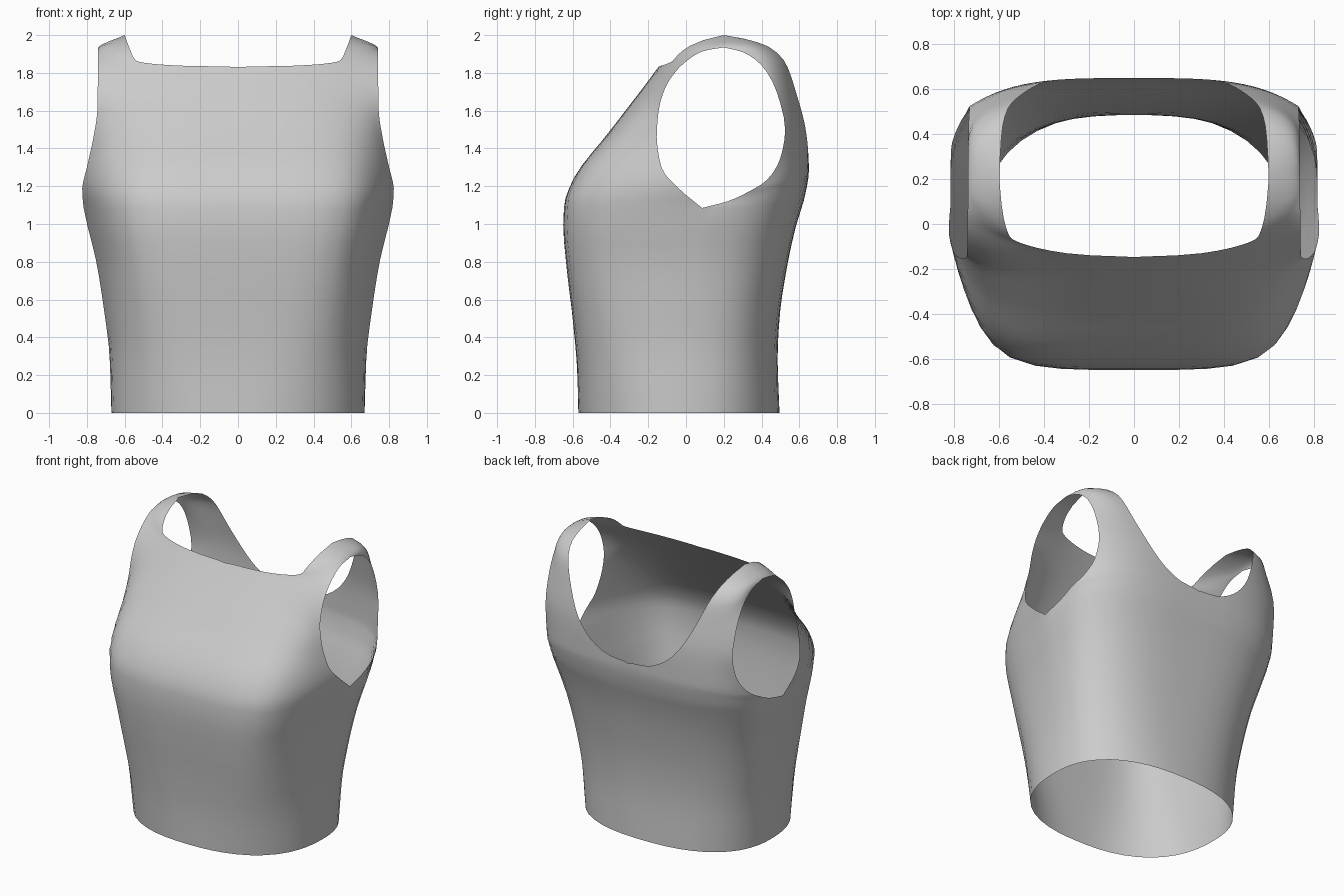
import bpy, bmesh, math

if "Cube" in bpy.data.objects:
    bpy.data.objects.remove(bpy.data.objects["Cube"])

COLS, SUB = 12, 3


def curve(pts, t):
    """Monotone cubic through (t, value) knots."""
    n = len(pts)
    i = 0
    while i < n - 2 and t > pts[i + 1][0]:
        i += 1
    sec = lambda k: (pts[k + 1][1] - pts[k][1]) / (pts[k + 1][0] - pts[k][0])

    def slope(k):
        if k == 0:
            return sec(0)
        if k == n - 1:
            return sec(n - 2)
        a, b = sec(k - 1), sec(k)
        return 0 if a * b <= 0 else 2 * a * b / (a + b)
    h = pts[i + 1][0] - pts[i][0]
    u = (t - pts[i][0]) / h
    return ((2*u**3 - 3*u*u + 1) * pts[i][1] + (u**3 - 2*u*u + u) * h * slope(i)
            + (3*u*u - 2*u**3) * pts[i + 1][1] + (u**3 - u*u) * h * slope(i + 1))


# Body profiles by height: half width, front depth, back depth, side seam, squareness
WIDTH = [(0, .67), (.3, .68), (.55, .71), (.8, .75), (1.05, .81), (1.18, .83), (1.3, .82),
         (1.46, .79), (1.7, .785), (1.85, .78), (1.935, .74), (2, .6)]
FRONT = [(0, -.57), (.2, -.575), (.5, -.6), (.75, -.63), (1, -.65), (1.1, -.645), (1.23, -.6),
         (1.5, -.397), (1.84, -.14), (1.9, -.1), (1.965, 0), (1.99, .09), (2, .2)]
BACK = [(0, .495), (.3, .485), (.5, .495), (.8, .54), (1, .585), (1.15, .63), (1.28, .65),
        (1.4, .65), (1.5, .645), (1.7, .605), (1.85, .56), (1.93, .49), (1.98, .36), (2, .2)]
SEAM = [(0, 0), (1.085, .085), (1.5, .15), (1.9, .2), (2, .2)]
SQUARE = {-1: [(0, 2.4), (1, 4), (1.3, 3.8), (1.84, 2.6), (2, 2.6)],
          1: [(0, 2.4), (1, 3.1), (1.4, 3.5), (2, 3.7)]}
# Taper of the front sides toward the chest, and armhole half width
TAPER = [(0, 0), (1, .14), (1.25, .14), (1.7, 0), (2, 0)]
ARM_X = {-1: [(1.085, .818), (1.18, .825), (1.3, .8), (1.46, .765), (1.6, .745), (1.935, .74)],
         1: [(1.085, .818), (1.17, .815), (1.235, .785), (1.35, .745), (1.5, .732),
             (1.7, .735), (1.935, .74)]}

# Matched edge points: neckline (x, z) and armhole (y, z), from underarm to shoulder
EDGES = {
    -1: [(0, 1.085, .085, 1.085), (0, 1.25, -.04, 1.19), (0, 1.45, -.13, 1.3),
         (0, 1.65, -.155, 1.46), (0, 1.83, -.145, 1.6), (.3, 1.838, -.11, 1.72),
         (.47, 1.85, -.06, 1.8), (.54, 1.865, 0, 1.86), (.57, 1.92, .09, 1.915),
         (.6, 2, .2, 1.935)],
    1: [(0, 1.085, .085, 1.085), (0, 1.2, .22, 1.12), (0, 1.31, .33, 1.17),
        (.15, 1.33, .43, 1.235), (.29, 1.4, .5, 1.35), (.4, 1.52, .525, 1.5),
        (.485, 1.68, .48, 1.7), (.545, 1.83, .4, 1.84), (.585, 1.94, .3, 1.91),
        (.6, 2, .2, 1.935)],
}


def depth(side, z):
    return abs(curve(FRONT if side < 0 else BACK, z) - curve(SEAM, z))


def other(v, p):
    return max(0, 1 - min(1, abs(v)) ** p) ** (1 / p)


def surface(side, ang, z):
    """Point on the squared-oval body; ang 0 = side seam, pi/2 = centre line."""
    p = curve(SQUARE[side], z)
    c, s = max(0, math.cos(ang)), max(0, math.sin(ang))
    r = (c ** p + s ** p) ** (-1 / p)
    X, Y = c * r, s * r
    if side < 0:
        X *= 1 - curve(TAPER, z) * Y * (1 - Y ** 6)
    return curve(WIDTH, z) * X, curve(SEAM, z) + side * depth(side, z) * Y, z


def panel_rows(side):
    """Rows as (inner angle, inner z, armhole angle, armhole z, armhole shift in x)."""
    rows = [(math.pi / 2, 1.085 * k / 12, 0, 1.085 * k / 12, 0) for k in range(12)]
    e = EDGES[side]
    last = (len(e) - 1) * SUB
    for k in range(last + 1):
        x, zl, y, za = (curve([(i, q[j]) for i, q in enumerate(e)], k / SUB) for j in range(4))
        X = x / curve(WIDTH, zl)
        Y = max(0, side * (y - curve(SEAM, za))) / max(depth(side, za), 1e-6)
        la = math.atan2(other(X, curve(SQUARE[side], zl)), X)
        aa = math.atan2(Y, other(Y, curve(SQUARE[side], za)))
        if k == last:
            la = aa = 0
        shift = curve(ARM_X[side], za) - surface(side, aa, za)[0] if 0 < k < last else 0
        rows.append((la, zl, aa, za, shift))
    return rows


# Four panels (front/back, left/right) joined at the seams
bm = bmesh.new()
for side in (-1, 1):
    for mx in (-1, 1):
        grid = []
        for la, zl, aa, za, shift in panel_rows(side):
            row = []
            for j in range(COLS + 1):
                f = j / COLS
                x, y, z = surface(side, la + (aa - la) * f, zl + (za - zl) * f)
                row.append(bm.verts.new((mx * (x + shift * f * f), y, z)))
            grid.append(row)
        for r0, r1 in zip(grid, grid[1:]):
            for j in range(COLS):
                q = [r0[j], r0[j + 1], r1[j + 1], r1[j]]
                bm.faces.new(q if mx * side < 0 else q[::-1])
bmesh.ops.remove_doubles(bm, verts=bm.verts, dist=0.0008)
for f in bm.faces:
    f.smooth = True

mesh = bpy.data.meshes.new("tank_top")
bm.to_mesh(mesh)
bm.free()
top = bpy.data.objects.new("tank_top", mesh)
bpy.context.collection.objects.link(top)
